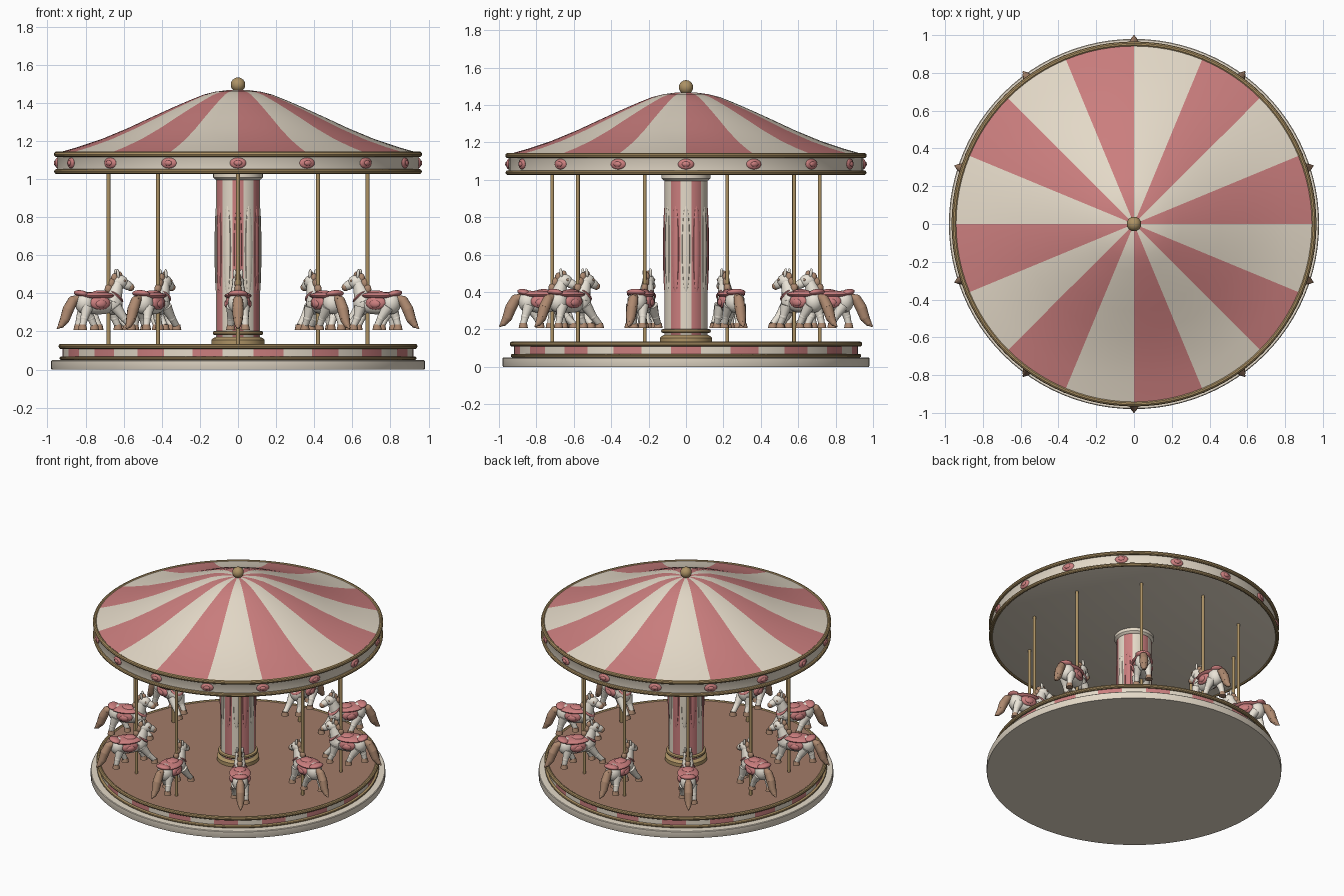
import bpy, bmesh
from math import sin, cos, pi, radians
from mathutils import Vector, Matrix

if "Cube" in bpy.data.objects:
    bpy.data.objects.remove(bpy.data.objects["Cube"])


def mat(name, r, g, b):
    m = bpy.data.materials.new(name)
    m.diffuse_color = (r, g, b, 1)
    m.use_nodes = True
    m.node_tree.nodes["Principled BSDF"].inputs["Base Color"].default_value = m.diffuse_color
    return m


RED = mat("rose", .60, .21, .21)
CREAM = mat("cream", .78, .70, .58)
GOLD = mat("gold", .42, .29, .13)
FLOOR = mat("floor_wood", .36, .20, .14)
COAT = mat("horse_coat", .82, .77, .68)
HAIR = mat("horse_hair", .42, .25, .16)


def finish(bm, name, mats, angle=35):
    me = bpy.data.meshes.new(name)
    bm.to_mesh(me)
    bm.free()
    for m in mats:
        me.materials.append(m)
    ob = bpy.data.objects.new(name, me)
    bpy.context.collection.objects.link(ob)
    bpy.ops.object.select_all(action='DESELECT')
    ob.select_set(True)
    bpy.context.view_layer.objects.active = ob
    bpy.ops.object.shade_smooth_by_angle(angle=radians(angle))
    return ob


def lathe(name, profile, mats, n=96, pick=lambda a, i: 0):
    """Spin an (r, z) profile; pick(angle in degrees, profile step) gives the material slot."""
    bm = bmesh.new()
    rings = [[bm.verts.new((r * cos(2 * pi * k / n), r * sin(2 * pi * k / n), z)) for k in range(n)]
             for r, z in profile]
    for i in range(len(profile) - 1):
        for k in range(n):
            j = (k + 1) % n
            f = bm.faces.new((rings[i][k], rings[i][j], rings[i + 1][j], rings[i + 1][k]))
            f.material_index = pick(360 * (k + .5) / n, i)
    bmesh.ops.remove_doubles(bm, verts=bm.verts, dist=1e-5)
    bmesh.ops.recalc_face_normals(bm, faces=bm.faces)
    return finish(bm, name, mats)


def ring(name, R, r, z, h=None):
    h = h or r
    pts = [(R + r * cos(2 * pi * k / 10), z + h * sin(2 * pi * k / 10)) for k in range(11)]
    return lathe(name, pts, [GOLD])


def paint(geom, slot):
    for v in geom['verts']:
        for f in v.link_faces:
            f.material_index = slot


def ball(bm, c, s, slot=0, tilt=0, u=16, v=10):
    m = Matrix.Translation(c) @ Matrix.Rotation(radians(tilt), 4, 'Y') @ Matrix.Diagonal((*s, 1))
    paint(bmesh.ops.create_uvsphere(bm, u_segments=u, v_segments=v, radius=1, matrix=m), slot)


def limb(bm, p, q, r1, r2, slot=0):
    p, q = Vector(p), Vector(q)
    d = q - p
    m = Matrix.Translation((p + q) / 2) @ d.to_track_quat('Z', 'Y').to_matrix().to_4x4()
    paint(bmesh.ops.create_cone(bm, cap_ends=True, segments=12, radius1=r1, radius2=r2,
                                depth=d.length, matrix=m), slot)


def repeat(ob, n, start):
    """Copies of ob sharing its mesh, spaced around the centre."""
    for k in range(n):
        o = ob if k == 0 else ob.copy()
        if k:
            bpy.context.collection.objects.link(o)
        o.rotation_euler.z = radians(start + 360 * k / n)


# Base: plinth, chequered band, gold trims and floor
lathe("plinth", [(0, 0), (.978, 0), (.98, .004), (.98, .046), (.976, .05), (0, .05)], [CREAM])
lathe("platform", [(.92, .045), (.92, .13), (0, .13)], [RED, CREAM, FLOOR], 144,
      lambda a, i: 2 if i else int((a + 5) // 10) % 2)
ring("lower_platform_trim", .925, .012, .06, .010)
ring("upper_platform_trim", .928, .014, .122)

# Central column with striped panels, foot mouldings and cap
lathe("column", [(.115, .13), (.115, 1.03)], [RED, CREAM], 96,
      lambda a, i: int((a + 15) // 30 + 1) % 2)
lathe("column_foot", [(.14, .13), (.14, .155), (.13, .165), (.118, .17)], [GOLD])
ring("column_foot_ring", .118, .015, .192, .012)
lathe("column_cap", [(.115, .995), (.122, 1.0), (.13, 1.008), (.13, 1.03)], [CREAM])
bm = bmesh.new()
for k in range(12):
    a = radians(30 * k)
    m = (Matrix.Rotation(a, 4, 'Z') @ Matrix.Translation((.112, 0, .63))
         @ Matrix.Diagonal((.011, .022, .24, 1)))
    paint(bmesh.ops.create_uvsphere(bm, u_segments=12, v_segments=12, radius=1, matrix=m), (k + 1) % 2)
finish(bm, "column_panels", [RED, CREAM])

# Striped canopy, closed underneath, with trims and finial
lathe("canopy", [(0, 1.468), (.06, 1.466), (.12, 1.458), (.18, 1.443), (.25, 1.415), (.35, 1.372),
                 (.46, 1.322), (.58, 1.266), (.72, 1.208), (.84, 1.168), (.955, 1.135)],
      [RED, CREAM], 96, lambda a, i: int(a // 22.5) % 2)
lathe("canopy_band", [(.955, 1.135), (.948, 1.125), (.948, 1.035), (.94, 1.032), (0, 1.032)], [CREAM])
ring("canopy_top_trim", .952, .014, 1.13)
ring("canopy_bottom_trim", .952, .013, 1.039)
bm = bmesh.new()
ball(bm, (0, 0, 1.495), (.038, .038, .038), u=24, v=16)
finish(bm, "finial", [GOLD])

# Oval medallions around the canopy band
bm = bmesh.new()
ball(bm, (.948, 0, 1.084), (.013, .043, .028), 0)
ball(bm, (.957, 0, 1.084), (.010, .022, .014), 0)
repeat(finish(bm, "medallion", [RED]), 16, 0)

# Poles
bm = bmesh.new()
limb(bm, (.715, 0, .128), (.715, 0, 1.035), .0105, .0105)
repeat(finish(bm, "pole", [GOLD]), 10, -90)

# Horse, facing the centre: local x runs outward to the tail
X = .715
bm = bmesh.new()
ball(bm, (X + .055, 0, .345), (.115, .052, .056))             # body
ball(bm, (X - .025, 0, .35), (.052, .048, .062))              # chest
ball(bm, (X + .13, 0, .35), (.052, .053, .06))                # rump
limb(bm, (X - .02, 0, .355), (X - .055, 0, .46), .050, .028)  # neck
ball(bm, (X - .065, 0, .46), (.042, .032, .036))              # head
ball(bm, (X - .10, 0, .445), (.040, .023, .025), 0, -28)      # face
ball(bm, (X - .122, 0, .432), (.020, .021, .020), 2)          # muzzle
for s in (-1, 1):
    ball(bm, (X - .047, s * .018, .503), (.009, .009, .025), 0, 8, 10, 8)   # ears
    ball(bm, (X - .082, s * .029, .466), (.006, .004, .007), 2, 0, 8, 6)    # eyes
    ball(bm, (X + .06, s * .046, .35), (.056, .020, .036), 1)               # blanket flap
    ball(bm, (X + .06, s * .060, .345), (.030, .012, .020), 1)              # flap boss
    # legs: hip, knee, hoof
    for hip, knee, foot in ((-.03, -.06 - .015 * s, -.09 - .025 * s),
                            (.125, .115 + .03 * s, .11 + .045 * s)):
        limb(bm, (X + hip, s * .03, .33), (X + knee, s * .036, .27), .032, .02)
        ball(bm, (X + knee, s * .036, .27), (.021, .021, .021))
        limb(bm, (X + knee, s * .036, .27), (X + foot, s * .038, .228), .02, .017)
        limb(bm, (X + foot, s * .038, .208), (X + foot, s * .038, .236), .025, .019, 2)
# saddle with raised front and back
ball(bm, (X + .065, 0, .388), (.105, .072, .020), 1)
ball(bm, (X + .045, 0, .402), (.045, .040, .014), 1)
ball(bm, (X + .15, 0, .398), (.038, .052, .018), 1, -12)
ball(bm, (X - .04, 0, .385), (.050, .050, .013), 1, -40)
# mane
for x, z, r in ((-.06, .495, .017), (-.035, .48, .021), (-.018, .452, .023), (-.002, .422, .023)):
    ball(bm, (X + x, 0, z), (r, r * .8, r * 1.2), 2, 0, 12, 8)
# tail
tail = [(.165, .375, .018), (.197, .36, .027), (.222, .315, .030), (.24, .265, .026),
        (.26, .235, .017), (.283, .215, .003)]
for (x1, z1, r1), (x2, z2, r2) in zip(tail, tail[1:]):
    limb(bm, (X + x1, 0, z1), (X + x2, 0, z2), r1, r2, 2)
    ball(bm, (X + x1, 0, z1), (r1, r1, r1), 2, 0, 12, 8)
repeat(finish(bm, "horse", [COAT, RED, HAIR], 50), 10, -90)
